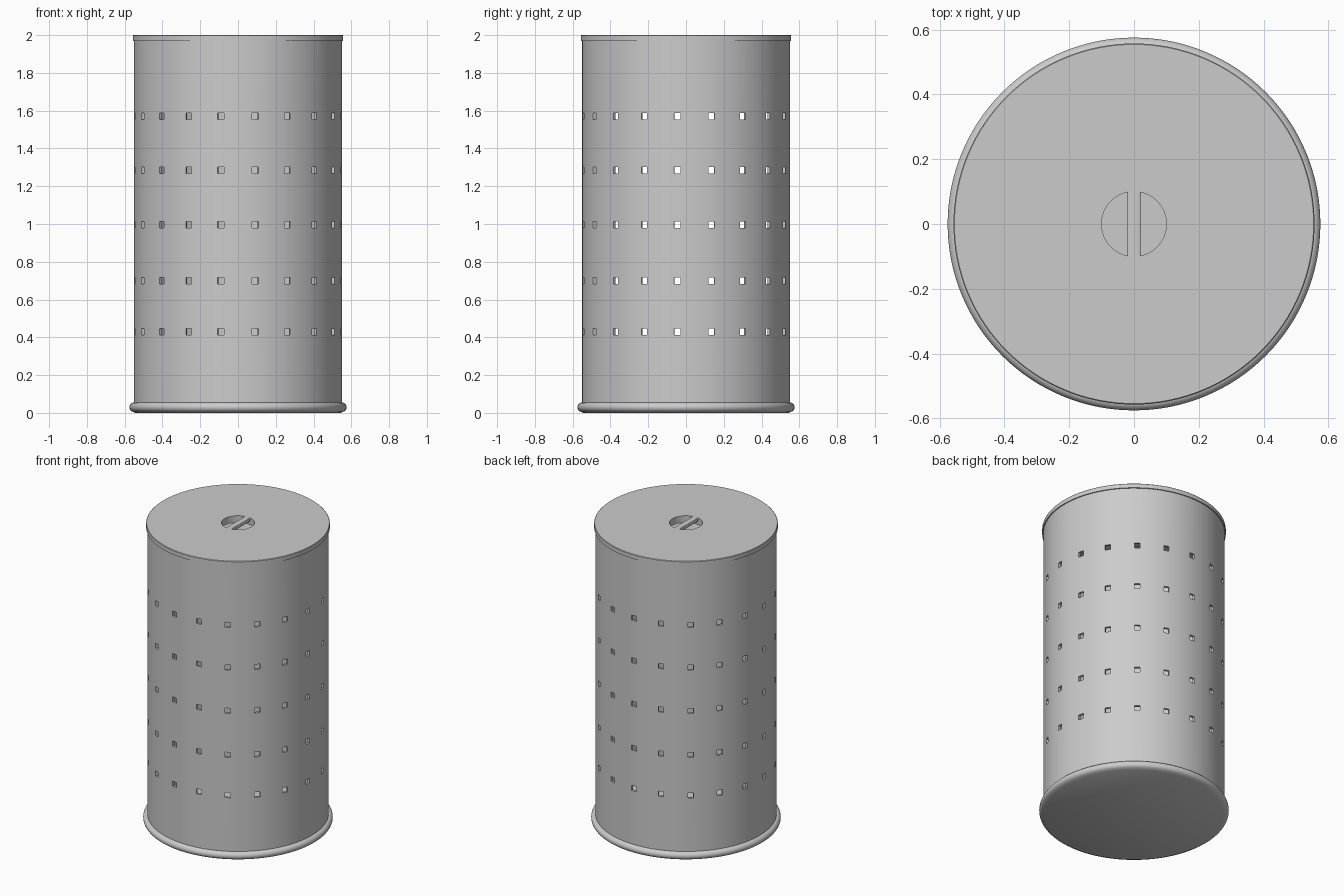
import bpy, bmesh, math

if "Cube" in bpy.data.objects:
    bpy.data.objects.remove(bpy.data.objects["Cube"])

R = 0.55            # body radius
WALL = 0.015        # wall thickness
HOLES = 19          # holes per row
HOLE = 0.034        # hole size
ROWS = [0.43, 0.70, 0.995, 1.285, 1.57]


def finish(name, bm):
    bmesh.ops.remove_doubles(bm, verts=bm.verts, dist=1e-5)
    bmesh.ops.recalc_face_normals(bm, faces=bm.faces)
    me = bpy.data.meshes.new(name)
    bm.to_mesh(me)
    bm.free()
    ob = bpy.data.objects.new(name, me)
    bpy.context.collection.objects.link(ob)
    bpy.ops.object.select_all(action='DESELECT')
    ob.select_set(True)
    bpy.context.view_layer.objects.active = ob
    return ob


def smooth():
    bpy.ops.object.shade_smooth_by_angle(angle=math.radians(35))


def lathe(name, profile, steps=128):
    bm = bmesh.new()
    vs = [bm.verts.new((r, 0, z)) for r, z in profile]
    es = [bm.edges.new(p) for p in zip(vs, vs[1:])]
    bmesh.ops.spin(bm, geom=vs + es, cent=(0, 0, 0), axis=(0, 0, 1),
                   angle=math.tau, steps=steps, use_merge=True)
    ob = finish(name, bm)
    smooth()
    return ob


# Perforated wall: a grid whose lines follow the hole edges, holes skipped
def perforated_wall():
    half = HOLE / 2 / R
    pitch = math.tau / HOLES
    fill = 6
    angles, is_hole_col = [], []
    for k in range(HOLES):
        a = math.pi / 2 + k * pitch
        angles.append(a - half)
        is_hole_col.append(True)
        for j in range(fill):
            angles.append(a + half + (pitch - 2 * half) * j / fill)
            is_hole_col.append(False)
    zs = [0.03] + [z + s * HOLE / 2 for z in ROWS for s in (-1, 1)] + [1.975]
    bm = bmesh.new()
    rings = [[bm.verts.new((R * math.cos(a), R * math.sin(a), z)) for a in angles]
             for z in zs]
    n = len(angles)
    for i in range(len(zs) - 1):
        for j in range(n):
            if i % 2 == 1 and is_hole_col[j]:
                continue
            k = (j + 1) % n
            bm.faces.new((rings[i][j], rings[i][k], rings[i + 1][k], rings[i + 1][j]))
    ob = finish("basket_wall", bm)
    mod = ob.modifiers.new("thickness", 'SOLIDIFY')
    mod.thickness = WALL
    mod.offset = -1
    bpy.ops.object.modifier_apply(modifier=mod.name)
    smooth()


perforated_wall()

# Base with rounded rim
rim = [(0.55 + 0.025 * math.cos(t), 0.03 + 0.025 * math.sin(t))
       for t in (math.radians(-75 + 15 * i) for i in range(12))]
lathe("base", [(0, 0), (0.545, 0)] + rim + [(0.545, 0.055), (0.53, 0.04), (0, 0.04)])

# Lid with round finger recess
lathe("lid", [(0, 1.955), (0.1, 1.955), (0.1, 2.0), (0.554, 2.0), (0.557, 1.997),
              (0.557, 1.97), (0.115, 1.97), (0.115, 1.94), (0, 1.94)])

# Grip bar across the recess
bm = bmesh.new()
bmesh.ops.create_cube(bm, size=1)
for v in bm.verts:
    v.co = (v.co.x * 0.04, v.co.y * 0.2, 1.9875 + v.co.z * 0.025)
long_edges = [e for e in bm.edges
              if abs(e.verts[0].co.y - e.verts[1].co.y) > 0.1]
bmesh.ops.bevel(bm, geom=long_edges, offset=0.004, segments=3, profile=0.5,
                affect='EDGES')
finish("grip_bar", bm)
smooth()
